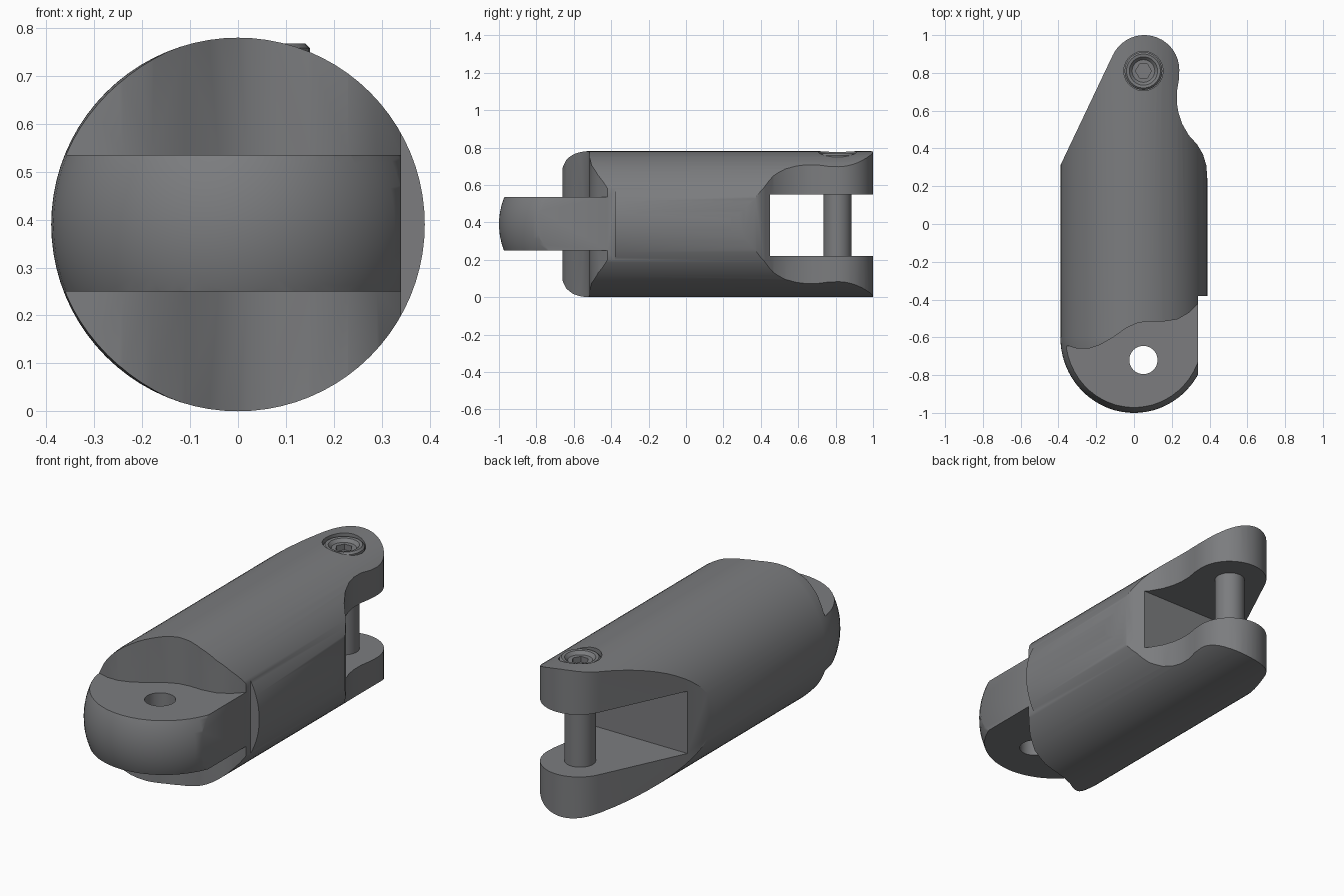
import bpy, bmesh, math

cube = bpy.data.objects.get("Cube")
if cube:
    bpy.data.objects.remove(cube)

R = 0.39            # barrel radius, also the height of its axis
PIN = (0.05, 0.81)  # pin position in plan
EYE = (0.05, -0.72)

steel = bpy.data.materials.new("grey_steel")
steel.use_nodes = True
colour = (0.2, 0.204, 0.212, 1)
steel.diffuse_color = colour
steel.node_tree.nodes["Principled BSDF"].inputs["Base Color"].default_value = colour


def finish(name, bm):
    bmesh.ops.recalc_face_normals(bm, faces=bm.faces)
    mesh = bpy.data.meshes.new(name)
    bm.to_mesh(mesh)
    bm.free()
    mesh.materials.append(steel)
    obj = bpy.data.objects.new(name, mesh)
    bpy.context.collection.objects.link(obj)
    return obj


def prism(name, outline, z0, z1):
    bm = bmesh.new()
    face = bm.faces.new([bm.verts.new((x, y, z0)) for x, y in outline])
    top = bmesh.ops.extrude_face_region(bm, geom=[face])["geom"]
    verts = [v for v in top if isinstance(v, bmesh.types.BMVert)]
    bmesh.ops.translate(bm, vec=(0, 0, z1 - z0), verts=verts)
    return finish(name, bm)


def lathe(name, profile, n, place):
    """Revolve (radius, position) pairs; place maps (a, b, t) to a point."""
    bm = bmesh.new()
    rings = []
    for r, t in profile:
        rings.append([bm.verts.new(place(r * math.cos(math.tau * i / n),
                                         r * math.sin(math.tau * i / n), t))
                      for i in range(n)])
    for a, b in zip(rings, rings[1:]):
        for i in range(n):
            j = (i + 1) % n
            bm.faces.new((a[i], a[j], b[j], b[i]))
    bm.faces.new(rings[0])
    bm.faces.new(rings[-1])
    return finish(name, bm)


def arc(cx, cy, rx, ry, a0, a1, n):
    return [(cx + rx * math.cos(math.radians(a0 + (a1 - a0) * i / n)),
             cy + ry * math.sin(math.radians(a0 + (a1 - a0) * i / n)))
            for i in range(n + 1)]


def combine(obj, cutter, operation):
    mod = obj.modifiers.new("cut", "BOOLEAN")
    mod.object, mod.operation, mod.solver = cutter, operation, "EXACT"
    bpy.context.view_layer.objects.active = obj
    bpy.ops.object.modifier_apply(modifier=mod.name)
    bpy.data.objects.remove(cutter)


def smooth(obj, angle=32):
    bpy.ops.object.select_all(action="DESELECT")
    obj.select_set(True)
    bpy.context.view_layer.objects.active = obj
    bpy.ops.object.shade_smooth_by_angle(angle=math.radians(angle))


# Round barrel with a domed nose
nose = [(R * math.sin(math.radians(a)), -0.6 - 0.4 * math.cos(math.radians(a)))
        for a in range(3, 91, 6)]
body = lathe("shackle_body", nose + [(R, -0.6), (R, 1.1)], 80,
             lambda a, b, t: (a, t, b + R))

# Plan outline: tapered lug at the back, side step by the tongue
plan = [(-0.5, -1.1), (0.34, -1.1), (0.34, -0.38), (0.5, -0.38), (0.5, 0.22),
        (0.388, 0.24), (0.383, 0.31), (0.365, 0.37), (0.335, 0.42), (0.29, 0.47),
        (0.255, 0.53), (0.235, 0.59), (0.227, 0.64), (0.227, 0.7), (0.237, 0.76)]
plan += arc(0.055, 0.815, 0.185, 0.185, 0, 155, 18)
plan += [(-0.39, 0.31), (-0.5, 0.07)]
combine(body, prism("plan_cutter", plan, -0.2, 1), "INTERSECT")

# Fork slot at the back
slot = [(-0.6, 0.45), (0.6, 0.45), (0.6, 1.3), (-0.6, 1.3)]
combine(body, prism("slot_cutter", slot, 0.22, 0.548), "DIFFERENCE")

# Wavy shoulders above and below the tongue
shoulder = [(-0.6, -1.3), (0.6, -1.3), (0.6, -0.385), (0.36, -0.385),
            (0.34, -0.42), (0.29, -0.47), (0.23, -0.505), (0.15, -0.517),
            (0.08, -0.515), (0.02, -0.523), (-0.04, -0.55), (-0.11, -0.6),
            (-0.18, -0.64), (-0.24, -0.66), (-0.3, -0.66), (-0.35, -0.645), (-0.6, -0.64)]
for z0, z1 in ((0.535, 1), (-0.2, 0.25)):
    combine(body, prism("shoulder_cutter", shoulder, z0, z1), "DIFFERENCE")

# Tongue eye and the pin seat in the upper lug
combine(body, prism("eye_cutter", arc(*EYE, 0.075, 0.075, 0, 345, 23), 0, 0.8), "DIFFERENCE")
combine(body, prism("seat_cutter", arc(*PIN, 0.104, 0.104, 0, 348, 29), 0.715, 1), "DIFFERENCE")
smooth(body)

# Cross pin with a dished, socketed head
pin = lathe("cross_pin", [(0.075, 0.15), (0.075, 0.70), (0.1, 0.70), (0.1, 0.758),
                          (0.09, 0.768), (0.075, 0.766), (0.06, 0.75)], 32,
            lambda a, b, t: (PIN[0] + a, PIN[1] + b, t))
combine(pin, prism("socket_cutter", arc(*PIN, 0.042, 0.042, 0, 300, 5), 0.72, 1), "DIFFERENCE")
smooth(pin)
